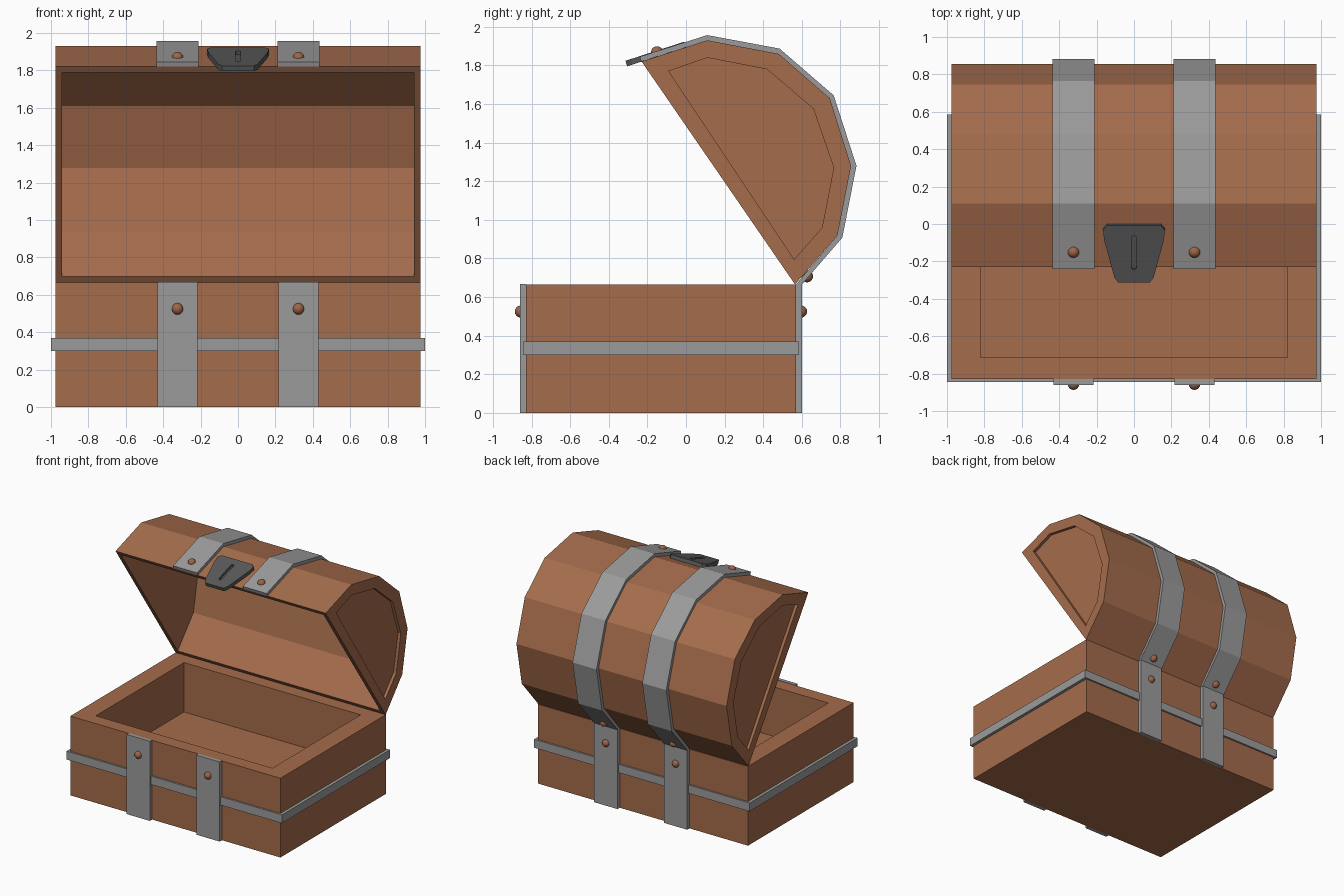
import bpy, bmesh, math
from mathutils import Vector, Matrix

if "Cube" in bpy.data.objects:
    bpy.data.objects.remove(bpy.data.objects["Cube"])


def material(name, rgb):
    m = bpy.data.materials.new(name)
    m.diffuse_color = (*rgb, 1)
    m.use_nodes = True
    m.node_tree.nodes["Principled BSDF"].inputs["Base Color"].default_value = m.diffuse_color
    return m


WOOD = material("brown wood", (0.376, 0.150, 0.072))
STEEL = material("grey steel", (0.33, 0.33, 0.33))
DARK = material("dark iron", (0.10, 0.10, 0.10))
COPPER = material("copper", (0.34, 0.13, 0.065))


def make(name, bm, mat):
    bmesh.ops.recalc_face_normals(bm, faces=bm.faces)
    me = bpy.data.meshes.new(name)
    bm.to_mesh(me)
    bm.free()
    me.materials.append(mat)
    ob = bpy.data.objects.new(name, me)
    bpy.context.collection.objects.link(ob)
    return ob


def prism(name, pts, x0, x1, mat):
    """Extrude a (y, z) outline from x0 to x1."""
    bm = bmesh.new()
    f = bm.faces.new([bm.verts.new((x0, y, z)) for y, z in pts])
    r = bmesh.ops.extrude_face_region(bm, geom=[f])
    bmesh.ops.translate(bm, vec=(x1 - x0, 0, 0),
                        verts=[v for v in r["geom"] if isinstance(v, bmesh.types.BMVert)])
    return make(name, bm, mat)


def box(name, x0, x1, y0, y1, z0, z1, mat):
    return prism(name, [(y0, z0), (y1, z0), (y1, z1), (y0, z1)], x0, x1, mat)


def cut(ob, cutter):
    cutter.hide_render = True
    m = ob.modifiers.new("cut", "BOOLEAN")
    m.object, m.solver = cutter, "EXACT"
    bpy.context.view_layer.objects.active = ob
    bpy.ops.object.modifier_apply(modifier=m.name)
    bpy.data.objects.remove(cutter)


def stud(name, x, y, z):
    bm = bmesh.new()
    bmesh.ops.create_uvsphere(bm, u_segments=16, v_segments=10, radius=0.031)
    bmesh.ops.translate(bm, vec=(x, y, z), verts=bm.verts)
    for f in bm.faces:
        f.smooth = True
    make(name, bm, COPPER)


# base box with its cavity
base = box("base", -0.975, 0.975, -0.83, 0.57, 0, 0.665, WOOD)
cut(base, box("base_cutter", -0.82, 0.82, -0.715, 0.455, 0.25, 0.9, WOOD))

# band round the base
band = box("base_band", -1.0, 1.0, -0.845, 0.585, 0.30, 0.37, STEEL)
cut(band, box("band_cutter", -0.974, 0.974, -0.829, 0.569, 0.2, 0.5, STEEL))

# lid shell, tipped open
lid_pts = [(0.565, 0.665), (0.785, 0.92), (0.855, 1.28), (0.745, 1.63),
           (0.48, 1.86), (0.11, 1.93), (-0.23, 1.82)]
lid = prism("lid", lid_pts, -0.975, 0.975, WOOD)
a, b = Vector(lid_pts[0]), Vector(lid_pts[-1])
mid = (a + b) / 2
out = Vector((-0.83, -0.56)) * 0.1
inner = [mid + (Vector(p) - mid) * 0.945 for p in lid_pts]
inner = [inner[0] + out] + inner + [inner[-1] + out]
cut(lid, prism("lid_cutter", inner, -0.94, 0.94, WOOD))

# recessed panels on the lid ends
panel = [(0.56, 0.795), (0.705, 0.96), (0.765, 1.27), (0.66, 1.575),
         (0.42, 1.78), (0.11, 1.84), (-0.09, 1.77)]
for s in (-1, 1):
    cut(lid, prism("panel_cutter", panel, s * 0.95, s * 1.1, WOOD))

# straps and studs
strap_in = [(0.57, 0.665)] + lid_pts[1:-1] + [(-0.232, 1.82)]
strap_out = [(0.60, 0.665), (0.81, 0.908), (0.883, 1.28), (0.765, 1.645),
             (0.485, 1.887), (0.11, 1.957), (-0.24, 1.845)]
for s, side in ((-1, "left"), (1, "right")):
    c = s * 0.3235
    box(side + "_front_strap", c - 0.108, c + 0.108, -0.86, -0.83, 0, 0.668, STEEL)
    box(side + "_back_strap", c - 0.108, c + 0.108, 0.57, 0.60, 0, 0.668, STEEL)
    prism(side + "_lid_strap", strap_in + strap_out[::-1], c - 0.111, c + 0.111, STEEL)
    for part, y, z in (("front", -0.856, 0.525), ("back", 0.596, 0.525),
                       ("lid_front", -0.15, 1.868), ("lid_back", 0.627, 0.707)):
        stud(f"{side}_{part}_stud", c, y, z)

# lock plate lying on the front slope of the lid
slope = math.atan2(0.11, 0.34)
place = Matrix.Translation((0, 0, 1.894)) @ Matrix.Rotation(slope, 4, "X")


def plate(name, pts, z0, z1):
    bm = bmesh.new()
    f = bm.faces.new([bm.verts.new((x, y, z0)) for x, y in pts])
    r = bmesh.ops.extrude_face_region(bm, geom=[f])
    bmesh.ops.translate(bm, vec=(0, 0, z1 - z0),
                        verts=[v for v in r["geom"] if isinstance(v, bmesh.types.BMVert)])
    bm.transform(place)
    return make(name, bm, DARK)


half = [(0.145, 0.0), (0.165, -0.025), (0.16, -0.08), (0.105, -0.29), (0.085, -0.32)]
lock = plate("lock_plate", half + [(-x, y) for x, y in half[::-1]], 0.0, 0.03)
slot = [(0.013 * math.cos(t), (-0.07 if i < 7 else -0.235) + 0.013 * math.sin(t))
        for i, t in enumerate([k * math.pi / 6 for k in range(7)]
                              + [k * math.pi / 6 for k in range(6, 13)])]
cut(lock, plate("slot_cutter", slot, 0.01, 0.08))
